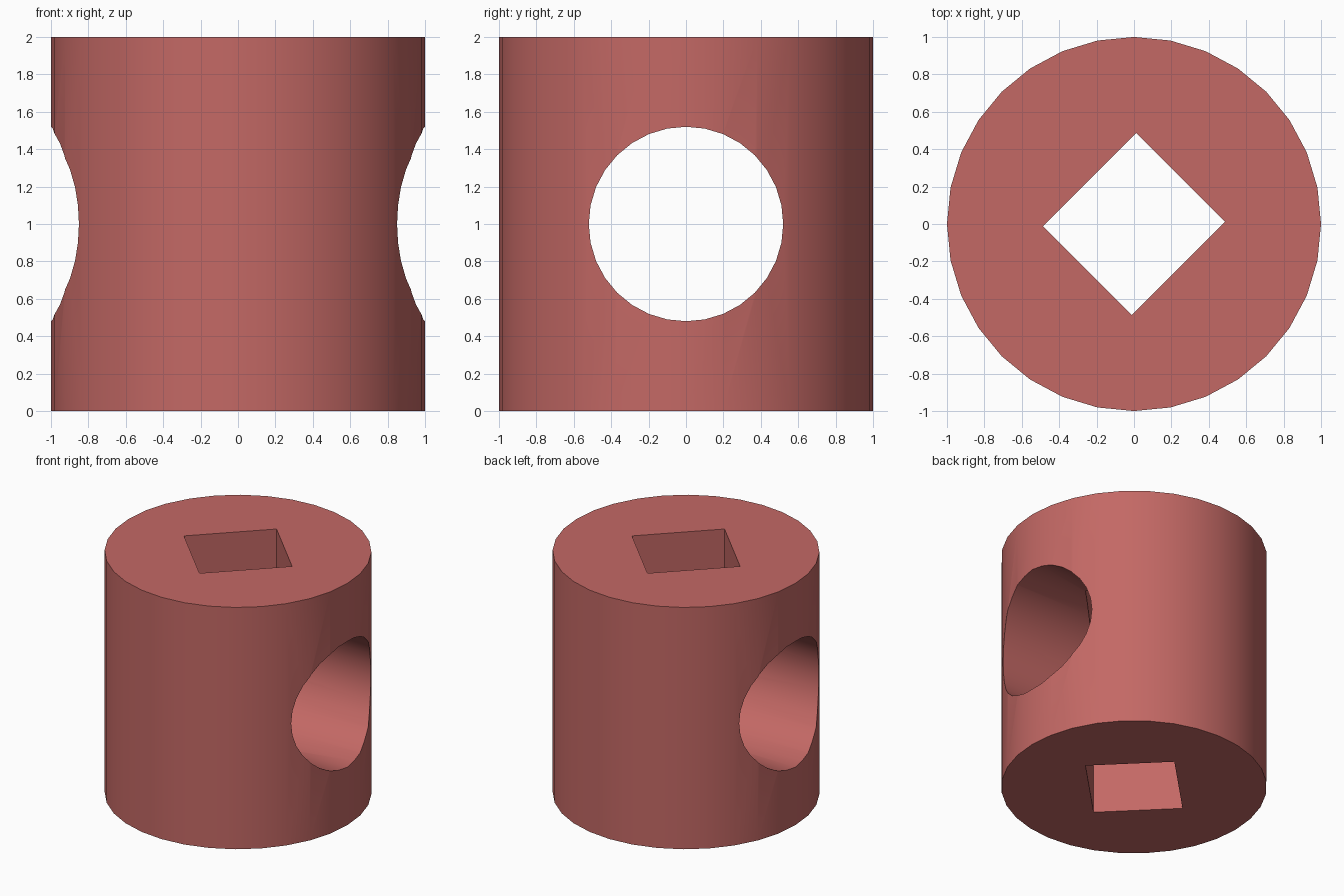
import bpy
from math import radians, pi

if "Cube" in bpy.data.objects:
    bpy.data.objects.remove(bpy.data.objects["Cube"])


def cut(body, cutter):
    """Subtract a cutter from the body, then discard the cutter."""
    bpy.ops.object.select_all(action='DESELECT')
    body.select_set(True)
    bpy.context.view_layer.objects.active = body
    mod = body.modifiers.new("cut", 'BOOLEAN')
    mod.operation = 'DIFFERENCE'
    mod.solver = 'EXACT'
    mod.object = cutter
    bpy.ops.object.modifier_apply(modifier=mod.name)
    bpy.data.objects.remove(cutter)


# Upright cylinder
bpy.ops.mesh.primitive_cylinder_add(vertices=32, radius=1, depth=2, location=(0, 0, 1))
body = bpy.context.object
body.name = "drilled_cylinder"

# Round bore running left to right
bpy.ops.mesh.primitive_cylinder_add(vertices=32, radius=0.52, depth=3,
                                    location=(0, 0, 1), rotation=(0, pi / 2, 0))
round_cutter = bpy.context.object
round_cutter.name = "round_bore_cutter"
round_cutter.hide_render = True
cut(body, round_cutter)

# Diamond-turned, nearly square vertical bore
bpy.ops.mesh.primitive_cube_add(size=1, location=(0, 0, 1), rotation=(0, 0, pi / 4))
square_cutter = bpy.context.object
square_cutter.name = "square_bore_cutter"
square_cutter.scale = (0.705, 0.672, 3)
square_cutter.hide_render = True
cut(body, square_cutter)

# Red material
red = bpy.data.materials.new("dull_red")
red.diffuse_color = (0.55, 0.14, 0.13, 1)
red.use_nodes = True
red.node_tree.nodes["Principled BSDF"].inputs["Base Color"].default_value = red.diffuse_color
body.data.materials.clear()
body.data.materials.append(red)

# Smooth round walls, crisp rims
body.select_set(True)
bpy.context.view_layer.objects.active = body
bpy.ops.object.shade_smooth_by_angle(angle=radians(30))
